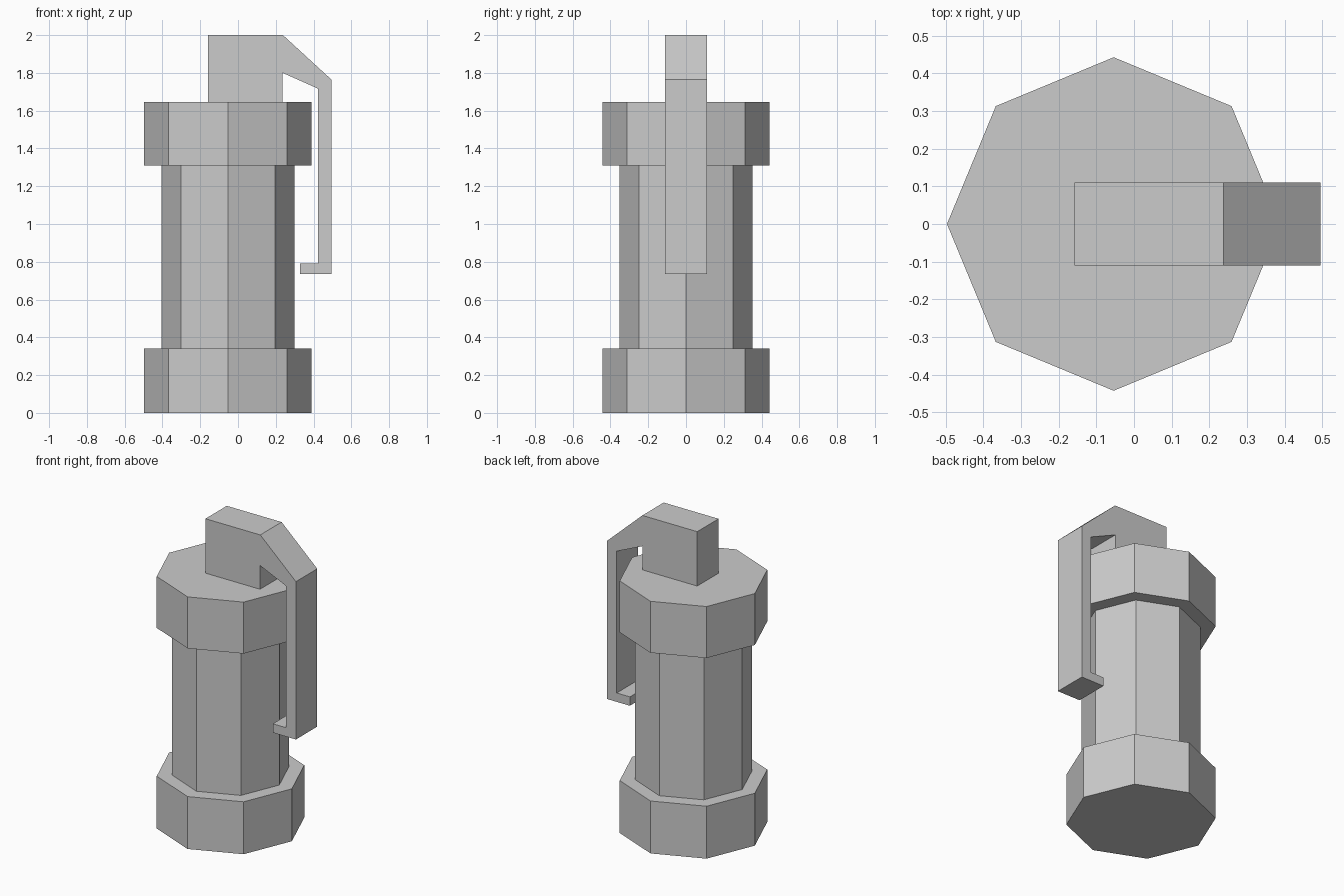
import bpy
import bmesh

default = bpy.data.objects.get("Cube")
if default:
    bpy.data.objects.remove(default, do_unlink=True)

AXIS_X = -0.054

grey = bpy.data.materials.new("plain_grey")
grey.use_nodes = True
colour = (0.6, 0.6, 0.6, 1)
grey.diffuse_color = colour
grey.node_tree.nodes["Principled BSDF"].inputs["Base Color"].default_value = colour


def octagon(name, radius, bottom, top):
    """Upright eight-sided prism with a corner pointing along +x."""
    bpy.ops.mesh.primitive_cylinder_add(
        vertices=8, radius=radius, depth=top - bottom,
        location=(AXIS_X, 0, (bottom + top) / 2))
    obj = bpy.context.object
    obj.name = name
    obj.data.materials.append(grey)
    return obj


def extruded_profile(name, points, half_width):
    """Side profile in x and z, extruded across y."""
    bm = bmesh.new()
    face = bm.faces.new([bm.verts.new((x, -half_width, z)) for x, z in points])
    result = bmesh.ops.extrude_face_region(bm, geom=[face])
    moved = [v for v in result["geom"] if isinstance(v, bmesh.types.BMVert)]
    bmesh.ops.translate(bm, verts=moved, vec=(0, 2 * half_width, 0))
    bmesh.ops.recalc_face_normals(bm, faces=bm.faces)
    mesh = bpy.data.meshes.new(name)
    bm.to_mesh(mesh)
    bm.free()
    mesh.materials.append(grey)
    obj = bpy.data.objects.new(name, mesh)
    bpy.context.collection.objects.link(obj)
    return obj


# Canister: wide base, narrower body, wide collar
octagon("base_ring", 0.443, 0, 0.342)
octagon("body", 0.352, 0.342, 1.309)
octagon("top_collar", 0.443, 1.309, 1.645)

# Head block with the sloping lever and its hooked end
extruded_profile("head_and_lever", [
    (-0.158, 1.645), (-0.158, 2), (0.238, 2), (0.495, 1.764),
    (0.495, 0.734), (0.328, 0.734), (0.328, 0.792), (0.423, 0.792),
    (0.423, 1.717), (0.236, 1.80), (0.236, 1.645)], 0.11)
